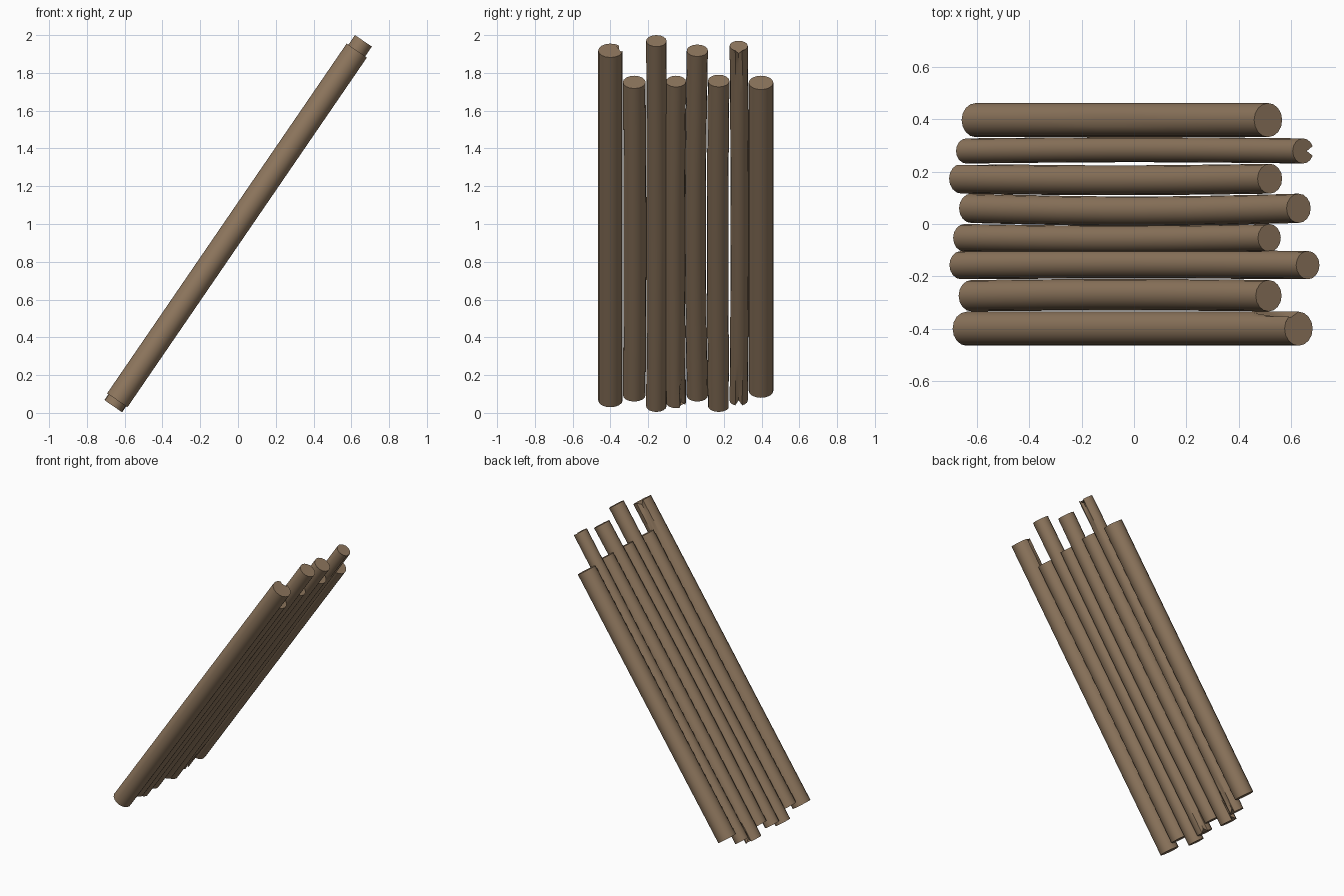
import bpy, bmesh, math
from mathutils import Vector

if "Cube" in bpy.data.objects:
    bpy.data.objects.remove(bpy.data.objects["Cube"])

SIDES = 16
TILT = math.atan2(0.565, 0.825)              # lean from vertical, toward +x
AXIS = Vector((math.sin(TILT), 0, math.cos(TILT)))
FRONT = Vector((math.cos(TILT), 0, -math.sin(TILT)))  # underside normal (+x, down)
SIDE = Vector((0, 1, 0))

wood = bpy.data.materials.new("brown wood")
wood.diffuse_color = (0.275, 0.185, 0.112, 1)
wood.use_nodes = True
wood.node_tree.nodes["Principled BSDF"].inputs["Base Color"].default_value = wood.diffuse_color

# y centre, radius, highest z, lowest z, sideways bow, split (end, side index) or None
LOGS = [
    (-0.400, 0.065, 1.955, 0.030, 0.000, ("top", 5)),
    (-0.274, 0.060, 1.785, 0.060, 0.004, None),
    (-0.157, 0.054, 2.000, 0.005, 0.003, ("middle", 0)),
    (-0.053, 0.053, 1.785, 0.025, -0.006, ("bottom", 2)),
    (0.060, 0.056, 1.950, 0.060, -0.011, None),
    (0.173, 0.057, 1.790, 0.005, -0.006, ("bottom", 4)),
    (0.279, 0.048, 1.970, 0.038, 0.005, ("both", 0)),
    (0.397, 0.065, 1.785, 0.080, 0.000, ("middle", 8)),
]


def make_log(name, y, r, z_top, z_bot, bow, split):
    t0 = (z_bot - 1 + r * math.sin(TILT)) / math.cos(TILT)
    t1 = (z_top - 1 - r * math.sin(TILT)) / math.cos(TILT)
    stations = [0, 0.04, 0.12, 0.3, 0.45, 0.55, 0.7, 0.88, 0.96, 1]
    bm = bmesh.new()
    rings = []
    for k, u in enumerate(stations):
        t = t0 + (t1 - t0) * u
        centre = Vector((0, y + bow * math.sin(math.pi * u), 1)) + AXIS * t
        ring = []
        for i in range(SIDES):
            a = 2 * math.pi * i / SIDES
            rad, slide = r, 0
            if split and split[1] == i:
                # a split or crack pulls one line of the bark inward
                where = split[0]
                if where in ("top", "both") and k >= 8:
                    rad, slide = r * 0.72, (-0.025 if k == 9 else 0)
                if where in ("bottom", "both") and k <= 1:
                    rad, slide = r * 0.72, (0.025 if k == 0 else 0)
                if where == "middle" and k in (4, 5):
                    rad = r * 0.93
            p = centre + (FRONT * math.cos(a) + SIDE * math.sin(a)) * rad + AXIS * slide
            ring.append(bm.verts.new(p))
        rings.append(ring)
    for lo, hi in zip(rings, rings[1:]):
        for i in range(SIDES):
            j = (i + 1) % SIDES
            bm.faces.new((lo[i], lo[j], hi[j], hi[i]))
    bm.faces.new(rings[0][::-1])
    bm.faces.new(rings[-1])
    bmesh.ops.recalc_face_normals(bm, faces=bm.faces)
    me = bpy.data.meshes.new(name)
    bm.to_mesh(me)
    bm.free()
    me.materials.append(wood)
    ob = bpy.data.objects.new(name, me)
    bpy.context.collection.objects.link(ob)
    bpy.ops.object.select_all(action='DESELECT')
    ob.select_set(True)
    bpy.context.view_layer.objects.active = ob
    bpy.ops.object.shade_smooth_by_angle(angle=math.radians(40))


# Row of leaning logs
for n, spec in enumerate(LOGS, 1):
    make_log(f"log_{n}", *spec)
